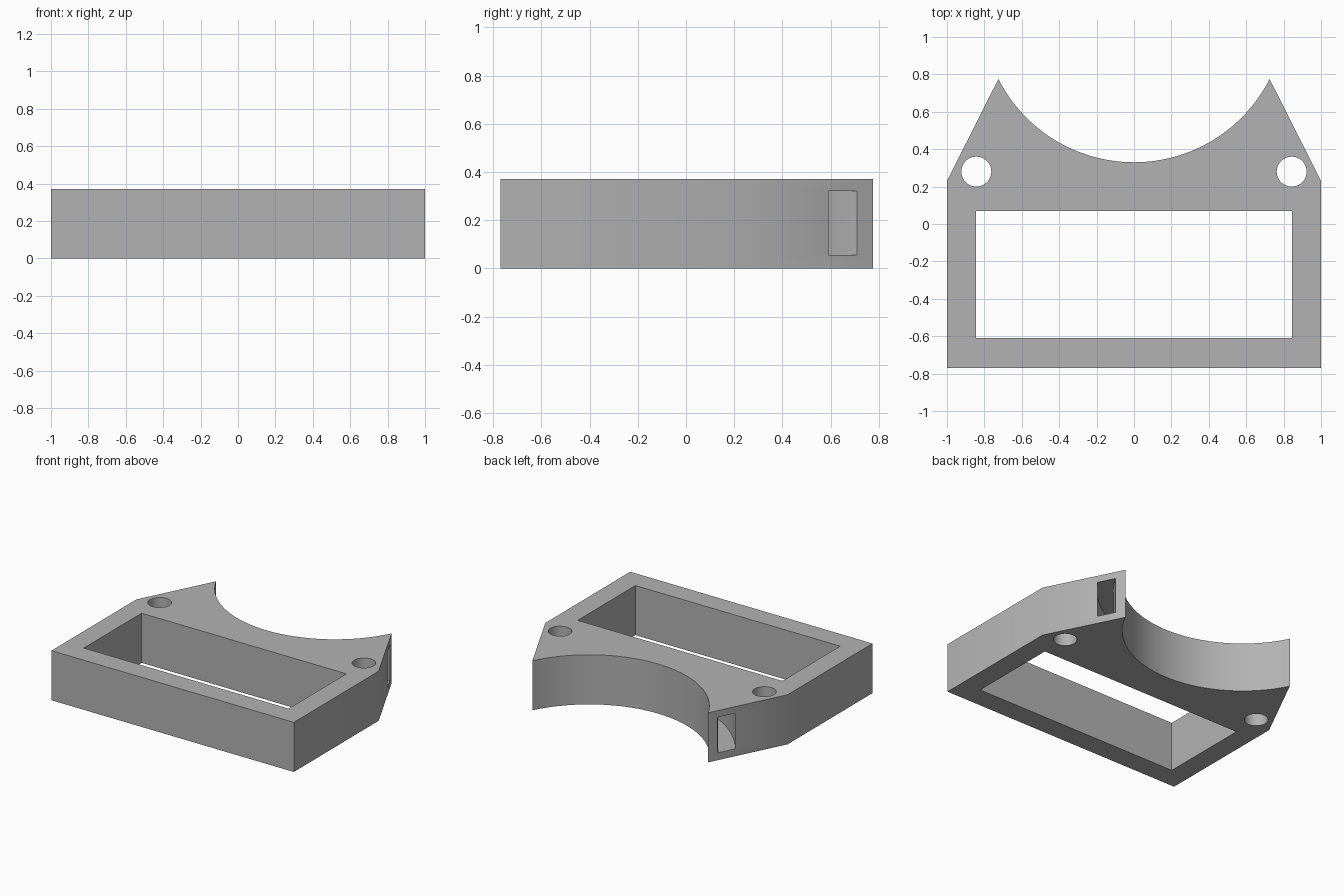
import bpy, bmesh
from math import sin, cos, pi, atan2, hypot, radians

if "Cube" in bpy.data.objects:
    bpy.data.objects.remove(bpy.data.objects["Cube"], do_unlink=True)

HEIGHT = 0.37
TIP = (0.725, 0.775)            # pointed end of each arm
CRADLE_LOW = 0.33               # lowest point of the concave cradle
RADIUS = (TIP[0] ** 2 + (TIP[1] - CRADLE_LOW) ** 2) / (2 * (TIP[1] - CRADLE_LOW))
CENTRE_Y = CRADLE_LOW + RADIUS

grey = bpy.data.materials.new("light grey")
grey.use_nodes = True
colour = (0.45, 0.45, 0.45, 1)
grey.diffuse_color = colour
grey.node_tree.nodes["Principled BSDF"].inputs["Base Color"].default_value = colour


def arc(r, start, end, steps, cx=0.0, cy=CENTRE_Y):
    angles = [start + (end - start) * i / steps for i in range(steps + 1)]
    return [(cx + r * cos(a), cy + r * sin(a)) for a in angles]


def prism(name, outline, z0, z1):
    """Extrude a flat outline between two heights."""
    bm = bmesh.new()
    face = bm.faces.new([bm.verts.new((x, y, z0)) for x, y in outline])
    top = bmesh.ops.extrude_face_region(bm, geom=[face])["geom"]
    verts = [v for v in top if isinstance(v, bmesh.types.BMVert)]
    bmesh.ops.translate(bm, vec=(0, 0, z1 - z0), verts=verts)
    bmesh.ops.recalc_face_normals(bm, faces=bm.faces)
    mesh = bpy.data.meshes.new(name)
    bm.to_mesh(mesh)
    bm.free()
    mesh.materials.append(grey)
    obj = bpy.data.objects.new(name, mesh)
    bpy.context.collection.objects.link(obj)
    return obj


# Body: block with sloped shoulders and a concave cradle at the back
tip_angle = atan2(TIP[1] - CENTRE_Y, TIP[0])
cradle = arc(RADIUS, tip_angle, -pi - tip_angle, 64)
body = prism("cradle_bracket",
             [(-1, -0.77), (1, -0.77), (1, 0.23)] + cradle + [(-1, 0.23)], 0, HEIGHT)

# Cutters: rectangular window, two screw holes, curved strap channel
cutters = [prism("window_cutter",
                 [(-0.845, -0.61), (0.845, -0.61), (0.845, 0.07), (-0.845, 0.07)],
                 -0.1, HEIGHT + 0.1)]
for side, label in ((1, "left"), (-1, "right")):
    hole = arc(0.08, 0, 2 * pi, 48, side * 0.843, 0.28)[:-1]
    cutters.append(prism(label + "_hole_cutter", hole, -0.1, HEIGHT + 0.1))
a0, a1 = radians(-12), radians(-168)
channel = arc(0.873, a0, a1, 72) + arc(0.987, a1, a0, 72)
cutters.append(prism("strap_channel_cutter", channel, 0.055, 0.32))

bpy.ops.object.select_all(action="DESELECT")
body.select_set(True)
bpy.context.view_layer.objects.active = body
for cutter in cutters:
    cutter.hide_render = True
    mod = body.modifiers.new(cutter.name, "BOOLEAN")
    mod.operation = "DIFFERENCE"
    mod.solver = "EXACT"
    mod.object = cutter
    bpy.ops.object.modifier_apply(modifier=mod.name)
    bpy.data.objects.remove(cutter, do_unlink=True)

bpy.ops.object.shade_smooth_by_angle(angle=radians(30))
